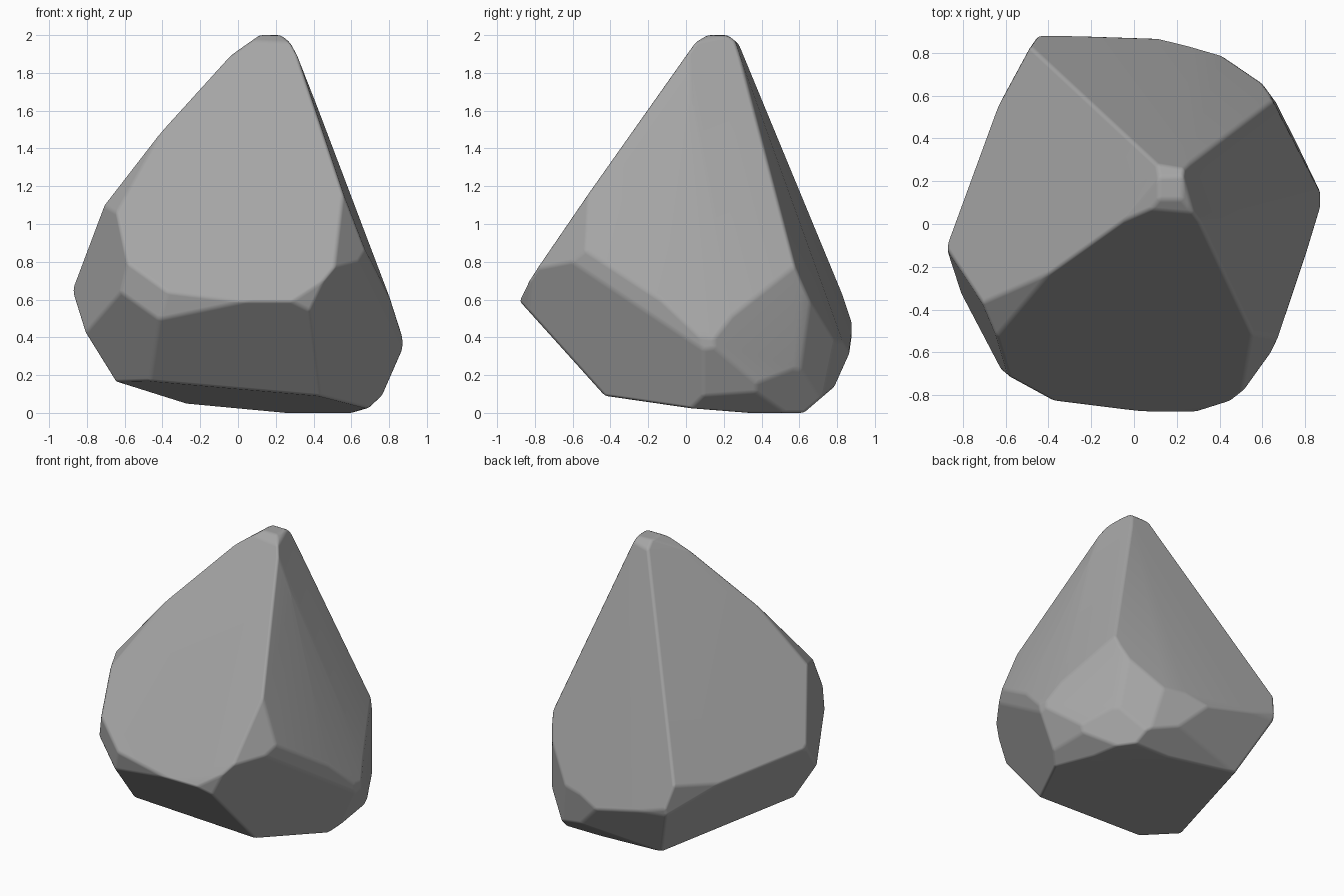
import bpy
import bmesh
from math import radians
from mathutils import Vector, Matrix

cube = bpy.data.objects.get("Cube")
if cube:
    bpy.data.objects.remove(cube, do_unlink=True)

# Block of stone that the facets are chipped from
bm = bmesh.new()
block = Matrix.Translation((0, 0, 1)) @ Matrix.Diagonal((1.74, 1.76, 2, 1))
bmesh.ops.create_cube(bm, size=1, matrix=block)


def chip(normal, point):
    """Slice off everything outside a plane and close the cut."""
    bmesh.ops.bisect_plane(
        bm, geom=bm.verts[:] + bm.edges[:] + bm.faces[:], dist=0.0001,
        plane_co=Vector(point), plane_no=Vector(normal).normalized(),
        clear_outer=True)
    rim = [e for e in bm.edges if e.is_boundary]
    if rim:
        bmesh.ops.holes_fill(bm, edges=rim, sides=0)


# Upper slopes: front, front left edge, back left
chip((-.05, -1, .69), (.1, -.88, .6))
chip((-.75, -.5, .75), (-.43, -.26, 1.45))
chip((-1, .436, .626), (.025, .2, 1.88))

# Upper slopes: right, slightly bent in the middle
chip((1, -.08, .39), (.57, -.55, 1.12))
chip((1, .05, .373), (.87, .1, .4))
chip((1, .2, .4), (.51, .42, 1.2))

# Upper slopes: back, slightly bent in the middle
chip((.12, 1, .36), (0, .86, .38))
chip((.28, 1, .36), (.28, .33, 1.75))

# Blunt tip
chip((-.7, 0, 1), (.08, .2, 1.975))
chip((.6, 0, 1), (.25, .15, 1.985))
chip((0, .8, 1), (.18, .24, 1.985))
chip((0, -.6, 1), (.18, .09, 1.985))

# Side facets on the left: left, front left, back left
chip((-1, -.45, .12), (-.67, -.48, 1))
chip((-.75, -.66, .05), (-.64, -.66, .65))
chip((-.5, -.85, -.05), (-.45, -.78, .62))
chip((-1, .55, -.05), (-.575, .67, .7))

# Side facets on the right: back, back right, front right
chip((.3, 1, -.15), (.25, .84, .42))
chip((.6, .8, -.05), (.56, .68, .5))
chip((.82, .6, 0), (.72, .49, .45))
chip((1, .5, .02), (.74, .4, .6))
chip((1, -.8, .43), (.55, -.62, .98))
chip((.35, -.9, -.1), (.38, -.845, .62))

# Lower facets: front, front strip, front left, left, back
chip((0, -1, -.9), (.1, -.87, .58))
chip((-.15, -1, -.2), (-.3, -.83, .6))
chip((-.8, -.75, -.55), (-.6, -.66, .58))
chip((-1, .3, -.6), (-.86, -.1, .62))
chip((-.1, 1, -.55), (0, .88, .36))

# Lower facets: right, front right, back right
chip((1, -.4, -.1), (.87, .08, .38))
chip((.8, -.6, -.25), (.54, -.75, .78))
chip((.82, .57, -.4), (.76, .42, .22))

# Underside, with chipped edges all round
chip((-.08, -.1, -1), (.45, .45, 0))
chip((.8, -.5, -.35), (.46, -.4, .1))
chip((.9, .1, -.4), (.82, .1, .22))
chip((.6, .1, -.75), (.72, .2, .07))
chip((-.5, 0, -1), (-.55, .1, .085))
chip((0, .6, -.7), (.3, .74, .1))

# Merge tiny slivers and rebuild clean faces
bmesh.ops.remove_doubles(bm, verts=bm.verts[:], dist=.03)
corners = [v.co.copy() for v in bm.verts]
bm.clear()
for co in corners:
    bm.verts.new(co)
bmesh.ops.convex_hull(bm, input=bm.verts[:])
loose = [v for v in bm.verts if not v.link_faces]
bmesh.ops.delete(bm, geom=loose, context='VERTS')
bmesh.ops.dissolve_limit(bm, angle_limit=radians(3),
                         verts=bm.verts[:], edges=bm.edges[:])
bmesh.ops.recalc_face_normals(bm, faces=bm.faces[:])

mesh = bpy.data.meshes.new("rock")
bm.to_mesh(mesh)
bm.free()
rock = bpy.data.objects.new("rock", mesh)
bpy.context.collection.objects.link(rock)

# Plain grey stone
stone = bpy.data.materials.new("grey stone")
stone.use_nodes = True
grey = (.38, .38, .38, 1)
stone.diffuse_color = grey
stone.node_tree.nodes["Principled BSDF"].inputs["Base Color"].default_value = grey
mesh.materials.append(stone)

# Worn edges
bpy.context.view_layer.objects.active = rock
rock.select_set(True)
bpy.ops.object.shade_smooth_by_angle(angle=radians(30))
wear = rock.modifiers.new("worn edges", 'BEVEL')
wear.width = .02
wear.segments = 2
wear.limit_method = 'ANGLE'
wear.angle_limit = radians(14)
wear.harden_normals = True
